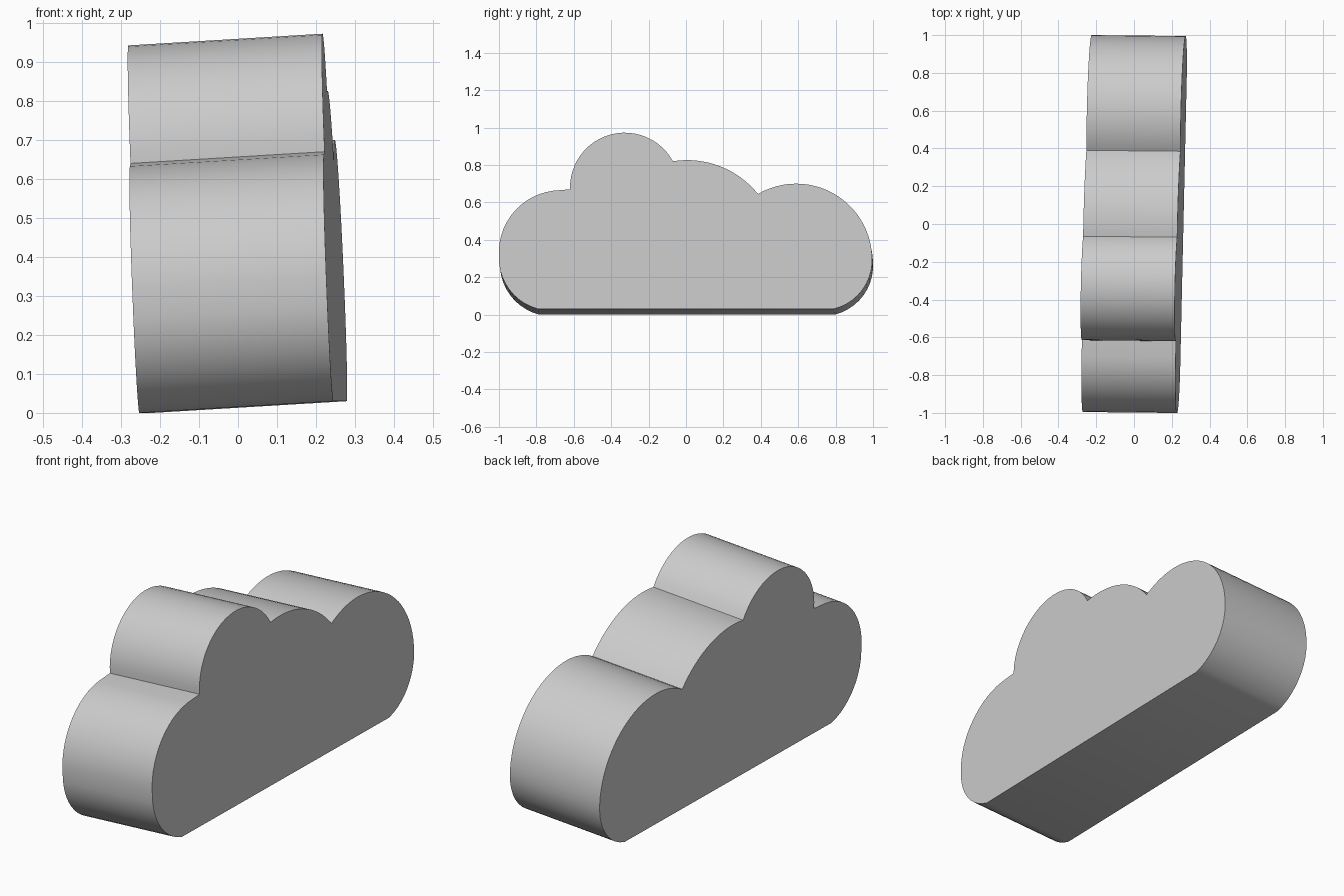
import bpy, bmesh, math
from mathutils import Vector

if "Cube" in bpy.data.objects:
    bpy.data.objects.remove(bpy.data.objects["Cube"])


def arc(a, m, b, n):
    """Points on the circle through a, m, b, going from a to b (end excluded)."""
    (ax, ay), (mx, my), (bx, by) = a, m, b
    d = 2 * (ax * (my - by) + mx * (by - ay) + bx * (ay - my))
    sa, sm, sb = ax*ax + ay*ay, mx*mx + my*my, bx*bx + by*by
    cx = (sa * (my - by) + sm * (by - ay) + sb * (ay - my)) / d
    cy = (sa * (bx - mx) + sm * (ax - bx) + sb * (mx - ax)) / d
    r = math.hypot(ax - cx, ay - cy)
    t0 = math.atan2(ay - cy, ax - cx)
    sweep = -((t0 - math.atan2(by - cy, bx - cx)) % (2 * math.pi))
    return [(cx + r * math.cos(t0 + sweep * i / n),
             cy + r * math.sin(t0 + sweep * i / n)) for i in range(n)]


# Cloud outline (y, z), clockwise from the lower front corner
lobes = [
    ((-.79, .03), (-.925, .11), (-1.0, .31), 10),
    ((-1.0, .31), (-.89, .58), (-.67, .665), 14),
    ((-.62, .67), (-.305, .972), (-.07, .82), 24),
    ((-.07, .82), (.19, .79), (.385, .645), 16),
    ((.385, .645), (.60, .70), (.995, .31), 24),
    ((.995, .31), (.925, .11), (.79, .03), 10),
]
outline = [p for lobe in lobes for p in arc(*lobe)] + [(.79, .03)]

# Solid cloud slab, leaning slightly: the two faces are parallel tilted planes
bm = bmesh.new()


def side(x0, dy, dz):
    return [bm.verts.new((x0 + .0225 * y - .04 * z, y + dy, z + dz)) for y, z in outline]


right = side(.263, 0, 0)
left = side(-.235, .005, -.03)
n = len(outline)
bm.faces.new(right)
bm.faces.new(left[::-1])
for i in range(n):
    j = (i + 1) % n
    bm.faces.new((right[j], right[i], left[i], left[j]))
bmesh.ops.recalc_face_normals(bm, faces=bm.faces)

mesh = bpy.data.meshes.new("cloud")
bm.to_mesh(mesh)
bm.free()
cloud = bpy.data.objects.new("cloud", mesh)
bpy.context.collection.objects.link(cloud)
bpy.context.view_layer.objects.active = cloud
cloud.select_set(True)
bpy.ops.object.shade_smooth_by_angle(angle=math.radians(30))
